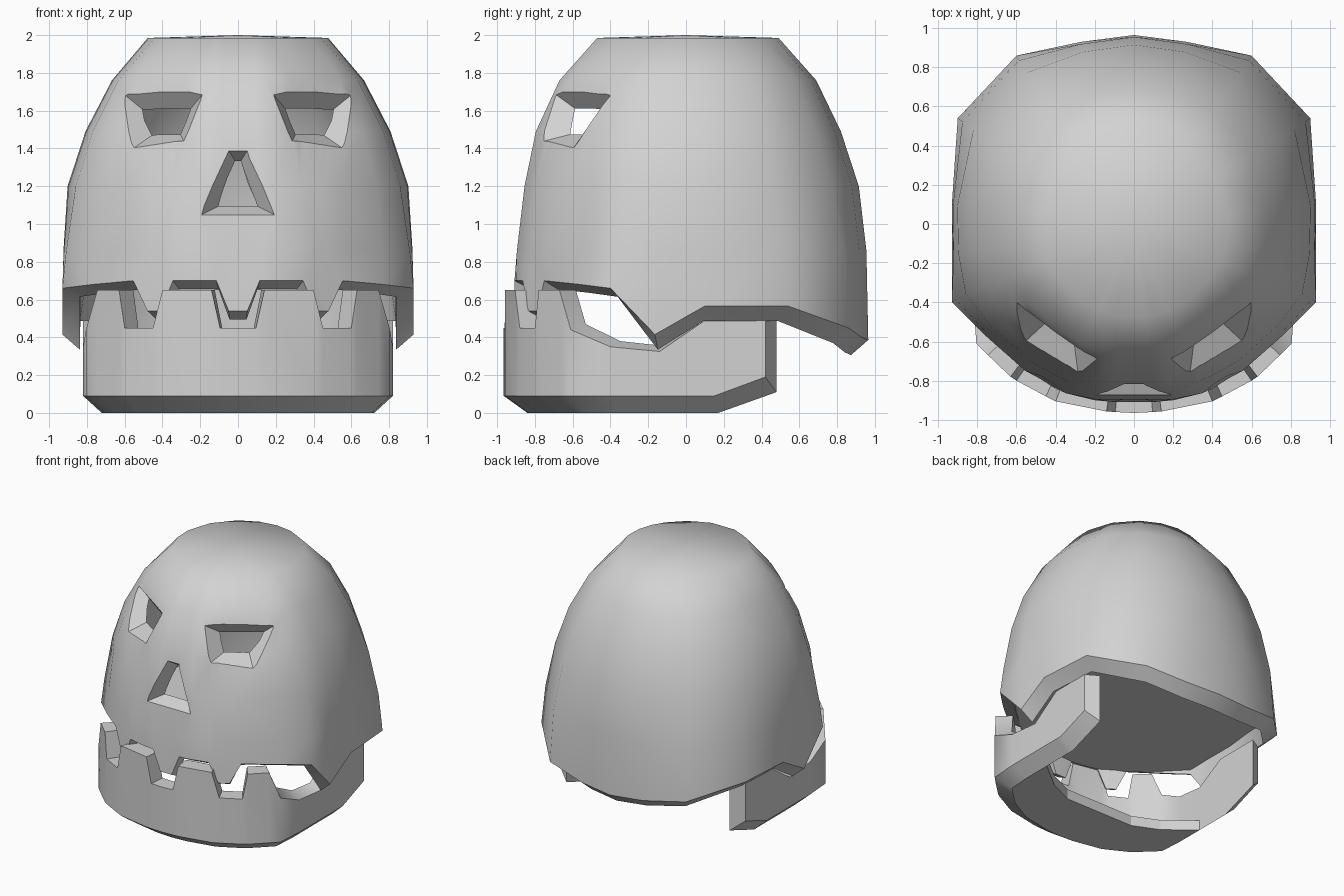
import bpy, bmesh
from math import atan2, cos, sin

cube = bpy.data.objects.get("Cube")
if cube:
    bpy.data.objects.remove(cube)

GREY = (0.65, 0.65, 0.65, 1)
bone = bpy.data.materials.new("bone_grey")
bone.use_nodes = True
bone.diffuse_color = GREY
bone.node_tree.nodes["Principled BSDF"].inputs["Base Color"].default_value = GREY


def make(name, bm):
    bm.normal_update()
    bmesh.ops.recalc_face_normals(bm, faces=bm.faces)
    if bm.calc_volume(signed=True) < 0:
        bmesh.ops.reverse_faces(bm, faces=bm.faces)
    mesh = bpy.data.meshes.new(name)
    bm.to_mesh(mesh)
    bm.free()
    mesh.materials.append(bone)
    ob = bpy.data.objects.new(name, mesh)
    bpy.context.collection.objects.link(ob)
    return ob


def smooth(ob, angle):
    bpy.ops.object.select_all(action='DESELECT')
    ob.select_set(True)
    bpy.context.view_layer.objects.active = ob
    bpy.ops.object.shade_smooth_by_angle(angle=angle)


def bridge(bm, a, b):
    n = len(a)
    for i in range(n):
        j = (i + 1) % n
        bm.faces.new((a[i], a[j], b[j], b[i]))


def prism(name, low, high):
    """Closed solid between two matching outlines."""
    bm = bmesh.new()
    a = [bm.verts.new(p) for p in low]
    b = [bm.verts.new(p) for p in high]
    bridge(bm, a, b)
    bm.faces.new(a)
    bm.faces.new(b)
    return make(name, bm)


# Cranium: half outline (x, y, lower edge height), front to back
skull_half = [
    (0, -.91, .54), (.05, -.91, .54), (.115, -.908, .70), (.2, -.9, .70),
    (.345, -.865, .70), (.41, -.835, .54), (.48, -.79, .54), (.555, -.75, .70),
    (.77, -.56, .68), (.93, -.4, .66), (.93, -.165, .415), (.93, .1, .566),
    (.9, .54, .566), (.6, .86, .45), (.27, .93, .40), (0, .965, .386)]
skull = skull_half + [(-x, y, z) for x, y, z in skull_half[-2:0:-1]]

# height, half width, front depth, back depth, roundness
levels = [(.86, .925, .895, .955, .2), (1.2, .905, .855, .915, .6),
          (1.49, .81, .795, .82, .6), (1.76, .67, .67, .69, .65),
          (1.985, .48, .47, .49, 1)]


def section(level, scale, drop):
    z, w, front, back, t = level
    ring = []
    for x, y, _ in skull:
        depth = front if y < 0 else back
        px, py = x * w / .93, y * depth / (.91 if y < 0 else .965)
        a = atan2(py / depth, px / w)
        px += (w * cos(a) - px) * t
        py += (depth * sin(a) - py) * t
        # Flat strip down the middle of the face
        if abs(x) < .21 and y < 0:
            py = -front
        # Flat slanted facet around each eye
        over = max(0, .572 * abs(px) - .82 * py - (.683 - .417 * (z - 1.7)))
        px -= over * .572 * (1 if px > 0 else -1)
        py += over * .82
        ring.append((px * scale, py * scale, z - drop))
    return ring


bm = bmesh.new()
rings = [section(l, 1, 0) for l in reversed(levels)]
rings.append(skull)
rings.append([(x * .9, y * .905, z - (.08 if y > -.3 else .045)) for x, y, z in skull])
rings += [section(l, .9, .06) for l in levels]
rings = [[bm.verts.new(p) for p in r] for r in rings]
for a, b in zip(rings, rings[1:]):
    bridge(bm, a, b)
for ring, z in ((rings[0], 2), (rings[-1], 1.94)):
    tip = bm.verts.new((0, 0, z))
    for i in range(len(ring)):
        bm.faces.new((ring[i], ring[(i + 1) % len(ring)], tip))
bmesh.ops.triangulate(bm, faces=[f for f in bm.faces if len(f.verts) > 3])
cranium = make("cranium", bm)


# Tapered openings for eyes and nose
def cut(outer, inner):
    def push(p, q, k):
        return [a + (a - b) * k for a, b in zip(p, q)]
    cutter = prism("opening_cutter",
                   [push(p, q, .6) for p, q in zip(outer, inner)],
                   [push(q, p, .8) for p, q in zip(outer, inner)])
    cutter.hide_render = True
    whole = cranium.data.copy()
    # Try the next solver if one loses the shell
    for solver in ('EXACT', 'MANIFOLD', 'FLOAT'):
        mod = cranium.modifiers.new("opening", 'BOOLEAN')
        mod.operation = 'DIFFERENCE'
        mod.solver = solver
        mod.object = cutter
        bpy.context.view_layer.objects.active = cranium
        bpy.ops.object.modifier_apply(modifier=mod.name)
        if len(cranium.data.vertices) > len(whole.vertices):
            break
        cranium.data = whole.copy()
    bpy.data.objects.remove(cutter)


eye_outer = [(.62, -.40, 1.70), (.175, -.71, 1.70), (.285, -.77, 1.435), (.555, -.60, 1.40)]
eye_inner = [(.54, -.40, 1.635), (.23, -.62, 1.635), (.30, -.65, 1.465), (.49, -.54, 1.445)]
for s in (1, -1):
    cut([(s * x, y, z) for x, y, z in eye_outer], [(s * x, y, z) for x, y, z in eye_inner])
cut([(-.05, -.82, 1.39), (.05, -.82, 1.39), (.19, -.87, 1.05), (-.19, -.87, 1.05)],
    [(-.022, -.75, 1.345), (.022, -.75, 1.345), (.11, -.78, 1.09), (-.11, -.78, 1.09)])

# Keep the dome and the cheeks soft, the rim and openings crisp
smooth(cranium, .7)
for e in cranium.data.edges:
    ends = [cranium.data.vertices[i].co for i in e.vertices]
    cheek = all(abs(p.x) > .65 for p in ends) and any(p.z > .8 for p in ends)
    if cheek or all(p.z > 1.72 for p in ends):
        e.use_edge_sharp = False

# Floor closing the cranium from below
prism("cranium_floor", [(x * .9, y * .905, .65) for x, y, _ in skull],
      [(x * .9, y * .905, .68) for x, y, _ in skull])

# Jaw: half outline (x, y, top height), front to back
jaw_half = [
    (0, -.965, .45), (.095, -.96, .45), (.14, -.957, .65), (.40, -.905, .65),
    (.45, -.88, .45), (.60, -.80, .45), (.63, -.78, .65), (.745, -.67, .65),
    (.805, -.61, .44), (.82, -.40, .35), (.82, -.14, .325), (.82, .1, .49),
    (.82, .15, .49), (.82, .42, .49)]


def inset(x, y):
    return x * .88, y * (.87 if y < 0 else 1.14)


bm = bmesh.new()
columns = []
for x, y, top in [(-x, y, z) for x, y, z in jaw_half[:0:-1]] + jaw_half:
    rise = max(0, (y - .15) / .27)
    lip = .03 if top < .445 else 0
    ix, iy = inset(x, y)
    columns.append([bm.verts.new(p) for p in (
        (x, y, top), (x, y, .09 + .1 * rise), (ix, iy, .11 * rise), (ix, iy, top + lip))])
for a, b in zip(columns, columns[1:]):
    bridge(bm, a, b)
bm.faces.new(columns[0])
bm.faces.new(columns[-1])
smooth(make("jaw", bm), .78)

# Chin plate under the front of the jaw, with a curved rear edge
chin = [inset(x, y) for x, y, _ in jaw_half if y < -.1]
chin += [(.5, -.3), (.3, -.39)]
chin += [(-x, y) for x, y in chin[:0:-1]]
prism("chin_plate", [(x, y, 0) for x, y in chin], [(x, y, .08) for x, y in chin])
